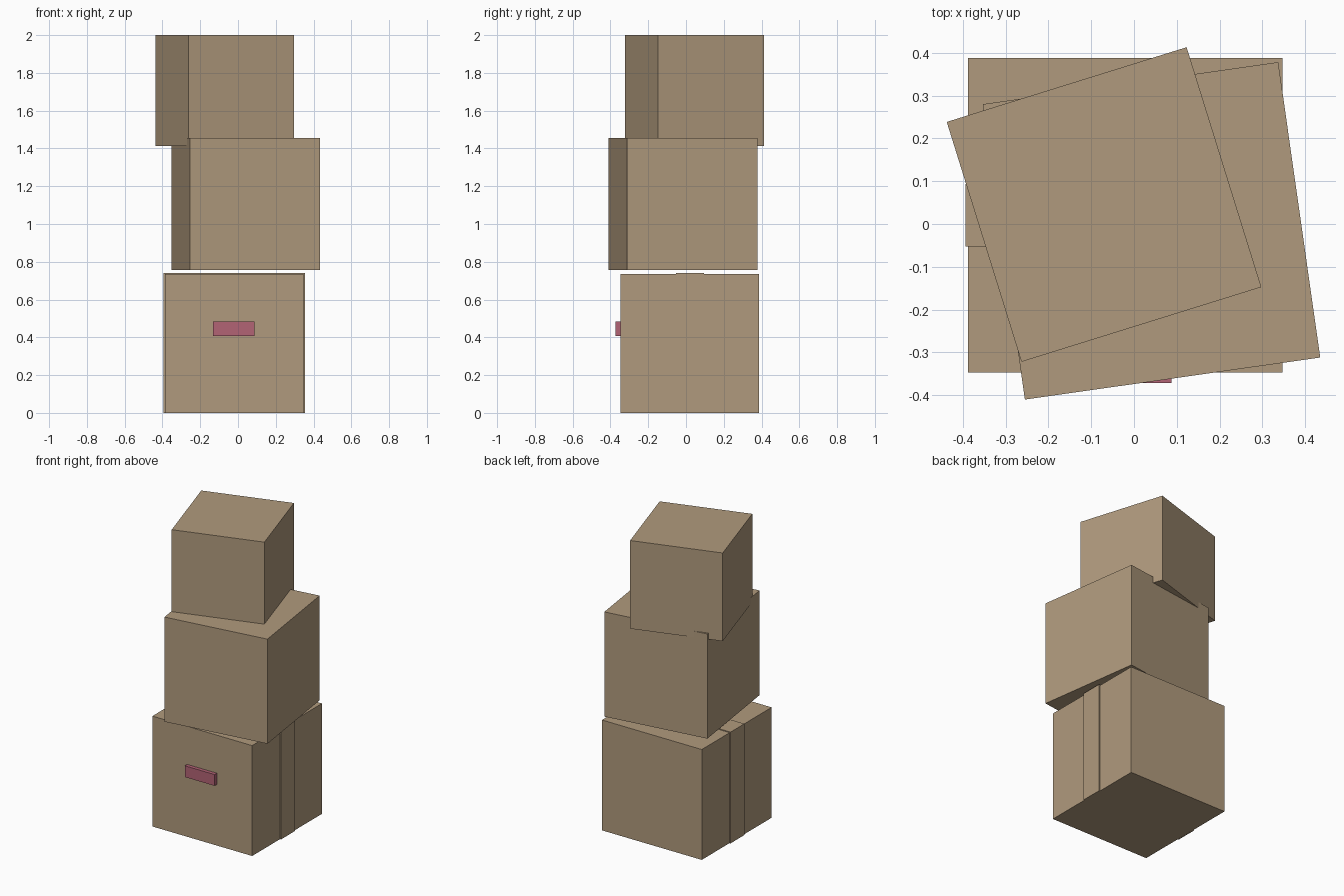
import bpy
import bmesh
from math import radians
from mathutils import Matrix, Vector

cube = bpy.data.objects.get("Cube")
if cube:
    bpy.data.objects.remove(cube, do_unlink=True)


def make_material(name, rgb):
    mat = bpy.data.materials.new(name)
    mat.use_nodes = True
    mat.diffuse_color = (*rgb, 1)
    node = next(n for n in mat.node_tree.nodes if n.type == "BSDF_PRINCIPLED")
    node.inputs["Base Color"].default_value = (*rgb, 1)
    return mat


def finish(name, bm, mat):
    bmesh.ops.recalc_face_normals(bm, faces=bm.faces)
    mesh = bpy.data.meshes.new(name)
    bm.to_mesh(mesh)
    bm.free()
    mesh.materials.append(mat)
    obj = bpy.data.objects.new(name, mesh)
    bpy.context.collection.objects.link(obj)
    return obj


def add_box(name, center, size, mat, turn=0):
    bm = bmesh.new()
    bmesh.ops.create_cube(bm, size=1, matrix=Matrix.Diagonal((*size, 1)))
    obj = finish(name, bm, mat)
    obj.location = center
    obj.rotation_euler.z = radians(turn)
    return obj


cardboard = make_material("cardboard tan", (0.434, 0.323, 0.205))
pink = make_material("dusty pink", (0.445, 0.125, 0.178))

# Three stacked boxes, each turned differently
add_box("bottom_box", (-0.02, 0.02, 0.368), (0.735, 0.735, 0.735), cardboard)
add_box("middle_box", (0.041, -0.016, 1.106), (0.697, 0.697, 0.697), cardboard, 8.1)
add_box("top_box", (-0.07, 0.0455, 1.707), (0.587, 0.587, 0.587), cardboard, 17.3)

# Tape strap folded over the bottom box: a U-shaped profile extruded along y
inner, outer, top = 0.366, 0.374, 0.741
profile = [(-outer, 0), (-outer, top), (outer, top), (outer, 0),
           (inner, 0), (inner, 0.733), (-inner, 0.733), (-inner, 0)]
bm = bmesh.new()
face = bm.faces.new([bm.verts.new((x - 0.02, -0.052, z)) for x, z in profile])
extruded = bmesh.ops.extrude_face_region(bm, geom=[face])
verts = [g for g in extruded["geom"] if isinstance(g, bmesh.types.BMVert)]
bmesh.ops.translate(bm, verts=verts, vec=Vector((0, 0.146, 0)))
finish("tape_strap", bm, cardboard)

# Label on the front of the bottom box
add_box("front_label", (-0.022, -0.358, 0.445), (0.219, 0.028, 0.075), pink)
